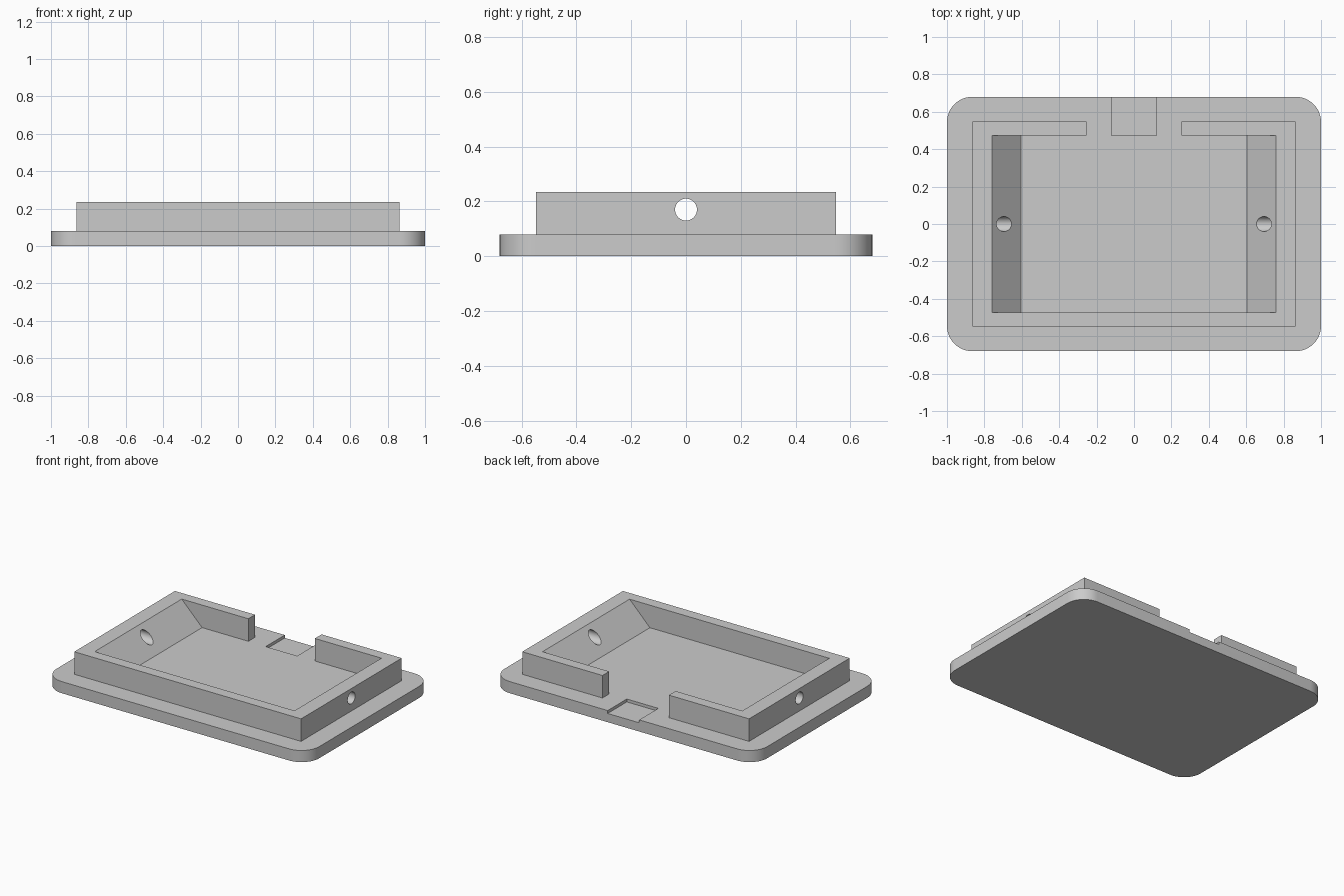
import bpy, bmesh, math
from mathutils import Matrix, Vector

default = bpy.data.objects.get("Cube")
if default:
    bpy.data.objects.remove(default, do_unlink=True)

# Single grey plastic
grey = bpy.data.materials.new("light_grey")
grey.use_nodes = True
colour = (0.6, 0.6, 0.6, 1)
grey.diffuse_color = colour
grey.node_tree.nodes["Principled BSDF"].inputs["Base Color"].default_value = colour


def prism(name, outline, direction):
    """Extrude a closed outline of 3D points along a direction."""
    bm = bmesh.new()
    face = bm.faces.new([bm.verts.new(p) for p in outline])
    moved = bmesh.ops.extrude_face_region(bm, geom=[face])["geom"]
    verts = [v for v in moved if isinstance(v, bmesh.types.BMVert)]
    bmesh.ops.translate(bm, vec=Vector(direction), verts=verts)
    bmesh.ops.recalc_face_normals(bm, faces=bm.faces[:])
    mesh = bpy.data.meshes.new(name)
    bm.to_mesh(mesh)
    bm.free()
    mesh.materials.append(grey)
    obj = bpy.data.objects.new(name, mesh)
    bpy.context.collection.objects.link(obj)
    return obj


def box(name, x0, x1, y0, y1, z0, z1):
    outline = [(x0, y0, z0), (x1, y0, z0), (x1, y1, z0), (x0, y1, z0)]
    return prism(name, outline, (0, 0, z1 - z0))


def combine(target, tool, operation):
    """Apply a boolean and drop the helper."""
    mod = target.modifiers.new(tool.name, "BOOLEAN")
    mod.operation, mod.object, mod.solver = operation, tool, "EXACT"
    bpy.ops.object.select_all(action="DESELECT")
    bpy.context.view_layer.objects.active = target
    target.select_set(True)
    bpy.ops.object.modifier_apply(modifier=mod.name)
    bpy.data.objects.remove(tool, do_unlink=True)


base_top, rim_top = 0.08, 0.235

# Base plate with rounded corners
radius, steps = 0.135, 12
outline = []
for i, (sx, sy) in enumerate([(1, 1), (-1, 1), (-1, -1), (1, -1)]):
    for k in range(steps + 1):
        a = math.radians(90) * (i + k / steps)
        outline.append((sx * (1 - radius) + radius * math.cos(a),
                        sy * (0.68 - radius) + radius * math.sin(a), 0))
tray = prism("tray", outline, (0, 0, base_top))

# Raised rim, sunk slightly into the plate before joining
sink = 0.03
rim = box("rim", -0.863, 0.863, -0.547, 0.547, base_top - sink, rim_top)

# Cavity whose two end walls slope at 45 degrees
low, high = base_top - 2 * sink, rim_top + sink
half_low = 0.605 - 2 * sink
half_high = half_low + high - low
cavity = prism("cavity_cutter", [(-half_low, -0.472, low), (half_low, -0.472, low),
                                 (half_high, -0.472, high), (-half_high, -0.472, high)],
               (0, 0.946, 0))
combine(rim, cavity, "DIFFERENCE")

# Opening in the back wall
combine(rim, box("gap_cutter", -0.253, 0.253, 0.4, 0.7, 0, 0.3), "DIFFERENCE")

# Round hole through both end walls
circle = [(-1.1, 0.04 * math.cos(2 * math.pi * k / 40), 0.17 + 0.04 * math.sin(2 * math.pi * k / 40))
          for k in range(40)]
combine(rim, prism("hole_cutter", circle, (2.2, 0, 0)), "DIFFERENCE")

# Join the rim to the plate, then cut the shallow notch at the back edge
combine(tray, rim, "UNION")
combine(tray, box("notch_cutter", -0.12, 0.12, 0.472, 0.8, 0.06, 0.12), "DIFFERENCE")

bpy.ops.object.select_all(action="DESELECT")
tray.select_set(True)
bpy.context.view_layer.objects.active = tray
bpy.ops.object.shade_smooth_by_angle(angle=math.radians(30))
